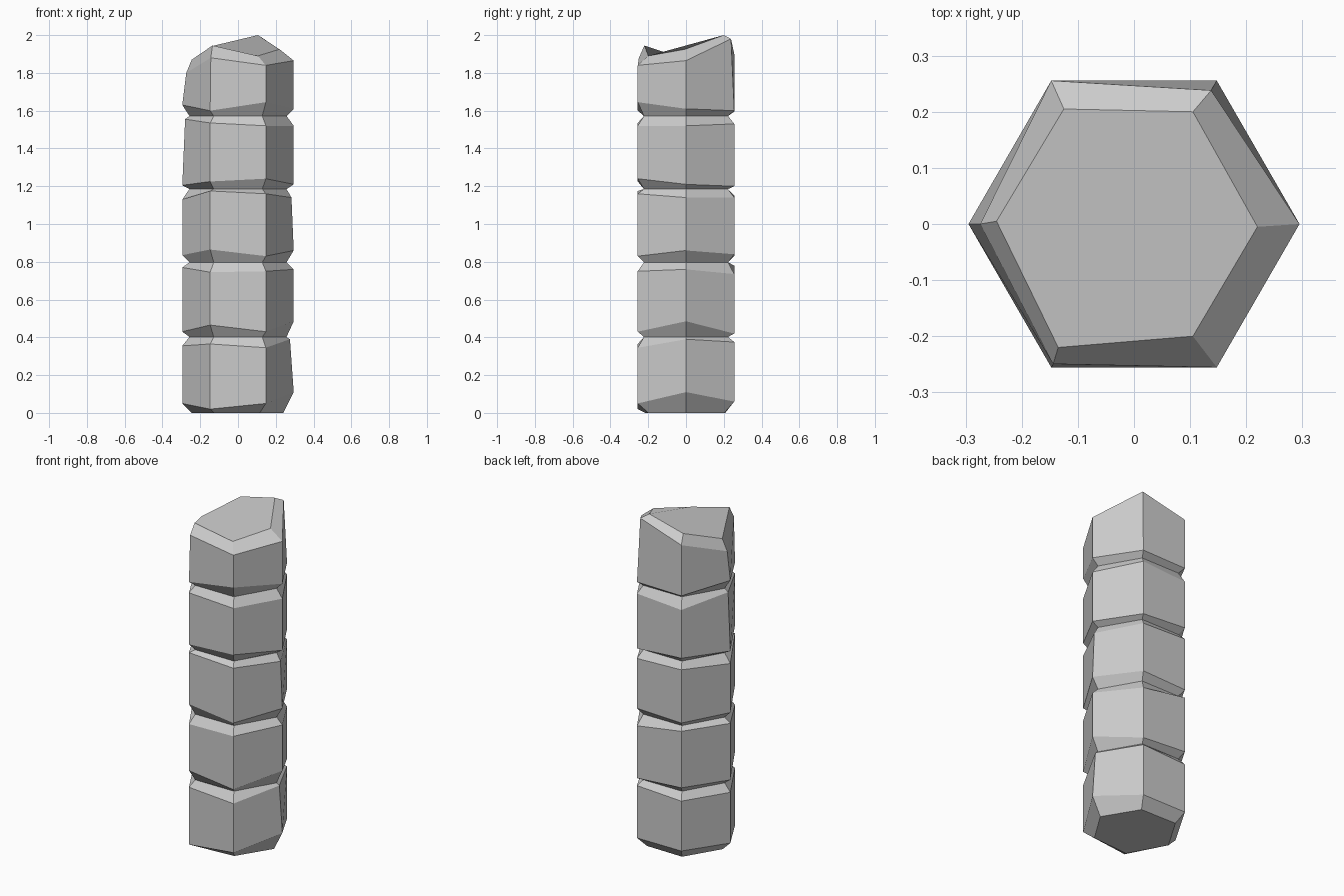
import bpy, bmesh
from math import cos, sin, pi

R = 0.295        # full hexagon radius
NECK = 0.257     # radius in the grooves between blocks

# Corner order: right, back right, back left, left, front left, front right
# Each block: heights of its lower and upper chipped edges
blocks = [
    ((.11, .06, .06, .05, .02, .05), (.39, .375, .36, .355, .365, .345)),
    ((.485, .42, .44, .43, .465, .43), (.76, .735, .78, .77, .745, .75)),
    ((.86, .84, .83, .835, .865, .83), (1.14, 1.14, 1.15, 1.13, 1.175, 1.16)),
    ((1.21, 1.19 + .01, 1.22, 1.205, 1.225, 1.24), (1.52, 1.53, 1.51, 1.555, 1.535, 1.52)),
    ((1.61, 1.60, 1.595, 1.63, 1.60, 1.645), (1.865, 1.98, 1.90, 1.80, 1.88, 1.84)),
]
grooves = (0.402, 0.797, 1.185, 1.572)
# Corners knocked inwards: (block, edge, corner) -> radius
chips = {(0, 1, 0): .275, (2, 1, 0): .283, (3, 1, 3): .28,
         (4, 1, 3): .274, (4, 1, 1): .275, (4, 1, 4): .288}
# Sloping broken top
top = [(.22, -.005, 1.925), (.105, .20, 2.0), (-.125, .205, 1.945),
       (-.245, .005, 1.87), (-.135, -.22, 1.945), (.105, -.20, 1.89)]

bm = bmesh.new()


def ring(radii, heights):
    return [bm.verts.new((r * cos(i * pi / 3), r * sin(i * pi / 3), z))
            for i, (r, z) in enumerate(zip(radii, heights))]


# Base, then alternate blocks and grooves
rings = [ring([.24, .235, .24, .245, .25, .23], [0] * 6)]
for b, edges in enumerate(blocks):
    for e, heights in enumerate(edges):
        rings.append(ring([chips.get((b, e, i), R) for i in range(6)], heights))
    if b < len(grooves):
        rings.append(ring([NECK] * 6, [grooves[b]] * 6))
rings.append([bm.verts.new(p) for p in top])

# Skin the rings and cap both ends
for lo, hi in zip(rings, rings[1:]):
    for i in range(6):
        j = (i + 1) % 6
        bm.faces.new((lo[i], lo[j], hi[j], hi[i]))
bm.faces.new(rings[0][::-1])
bm.faces.new(rings[-1])

mesh = bpy.data.meshes.new("stone_column")
bm.to_mesh(mesh)
bm.free()
bpy.context.collection.objects.link(bpy.data.objects.new("stone_column", mesh))
